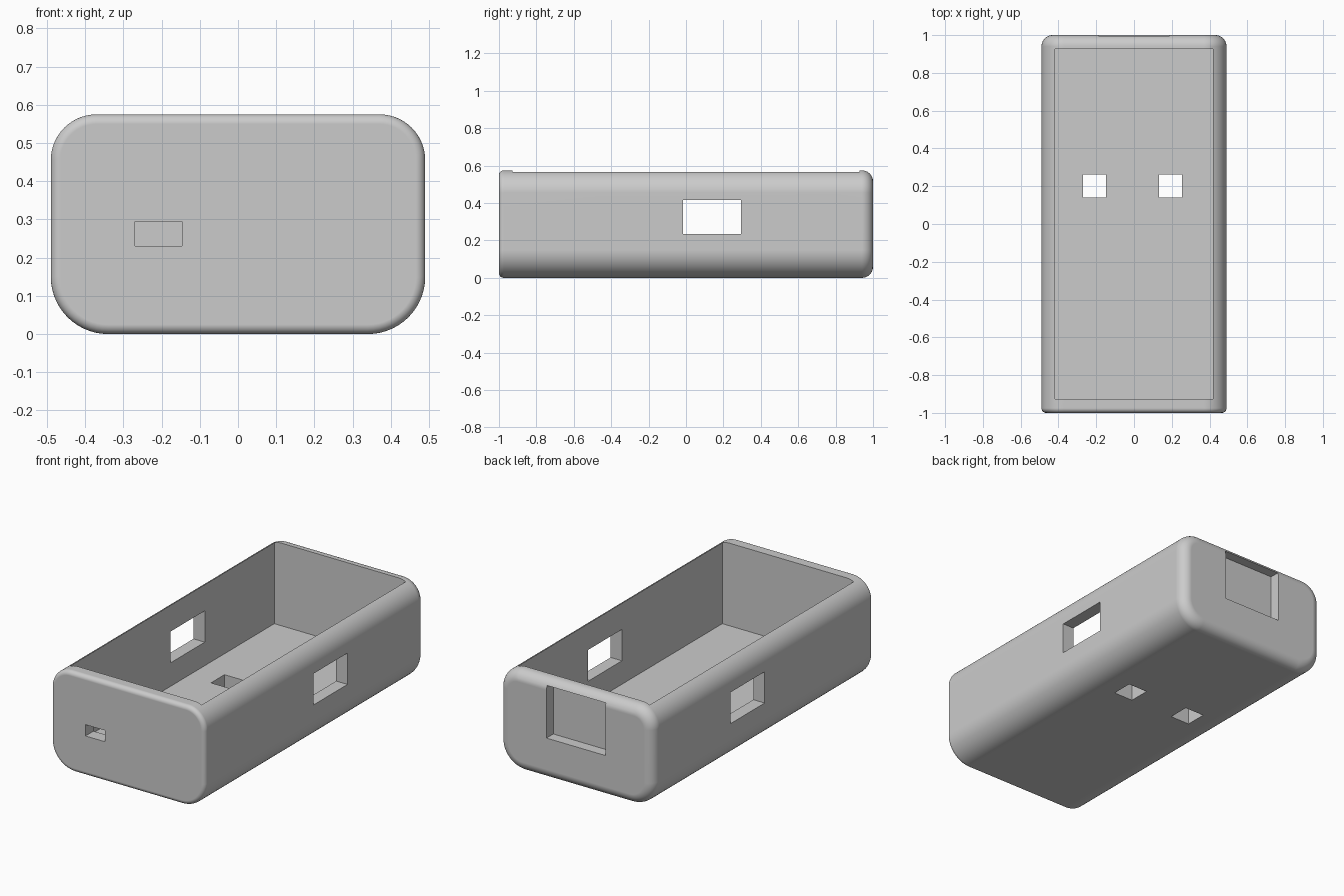
import bpy, bmesh, math

default = bpy.data.objects.get("Cube")
if default:
    bpy.data.objects.remove(default, do_unlink=True)

HALF_W, HALF_L, HEIGHT = 0.49, 1.0, 0.575
R_BOTTOM, R_TOP = 0.15, 0.12
STEPS = 14

grey = bpy.data.materials.new("plain grey")
grey.use_nodes = True
colour = (0.6, 0.6, 0.6, 1)
grey.diffuse_color = colour
grey.node_tree.nodes["Principled BSDF"].inputs["Base Color"].default_value = colour


def section(inset, y):
    """Rounded-rectangle outline across the case, shrunk by inset."""
    points = []
    corners = [(1, R_TOP, 0), (-1, R_TOP, 1), (-1, R_BOTTOM, 2), (1, R_BOTTOM, 3)]
    for side, radius, quarter in corners:
        cx = side * (HALF_W - radius)
        cz = HEIGHT - radius if quarter < 2 else radius
        for i in range(STEPS + 1):
            a = (quarter + i / STEPS) * math.pi / 2
            r = radius - inset
            points.append((cx + r * math.cos(a), y, cz + r * math.sin(a)))
    return points


def rounded_end(end, radius, steps):
    """Sections that round over one end, from its flat face inwards."""
    rings = []
    for i in range(steps + 1):
        a = i / steps * math.pi / 2
        rings.append(section(radius * (1 - math.sin(a)),
                             end * (HALF_L - radius * (1 - math.cos(a)))))
    return rings


# Solid body lofted from front to back
bm = bmesh.new()
outlines = rounded_end(-1, 0.025, 6) + rounded_end(1, 0.06, 9)[::-1]
rings = [[bm.verts.new(p) for p in outline] for outline in outlines]
for a, b in zip(rings, rings[1:]):
    for i in range(len(a)):
        j = (i + 1) % len(a)
        bm.faces.new((a[i], a[j], b[j], b[i]))
bm.faces.new(rings[0])
bm.faces.new(rings[-1])
bmesh.ops.recalc_face_normals(bm, faces=bm.faces)
mesh = bpy.data.meshes.new("case_body")
bm.to_mesh(mesh)
bm.free()
mesh.materials.append(grey)
body = bpy.data.objects.new("case_body", mesh)
bpy.context.collection.objects.link(body)
bpy.ops.object.select_all(action="DESELECT")
bpy.context.view_layer.objects.active = body
body.select_set(True)


def cut(name, xs, ys, zs):
    """Remove a box, given by its range on each axis, from the body."""
    m = bpy.data.meshes.new(name)
    b = bmesh.new()
    bmesh.ops.create_cube(b, size=1)
    for v in b.verts:
        v.co = [(lo + hi) / 2 + c * (hi - lo) for c, (lo, hi) in zip(v.co, (xs, ys, zs))]
    b.to_mesh(m)
    b.free()
    m.materials.append(grey)
    cutter = bpy.data.objects.new(name, m)
    cutter.hide_render = True
    bpy.context.collection.objects.link(cutter)
    mod = body.modifiers.new(name, "BOOLEAN")
    mod.operation, mod.solver, mod.object = "DIFFERENCE", "EXACT", cutter
    bpy.ops.object.modifier_apply(modifier=name)
    bpy.data.objects.remove(cutter, do_unlink=True)


# Open tray, side windows, floor holes, front slot and back recess
cut("cavity", (-0.418, 0.418), (-0.927, 0.927), (0.1, 0.8))
cut("side_windows", (-0.7, 0.7), (-0.015, 0.295), (0.235, 0.415))
for left in (-0.27, 0.132):
    cut("floor_hole", (left, left + 0.123), (0.14, 0.263), (-0.2, 0.2))
cut("front_slot", (-0.27, -0.147), (-1.2, -0.85), (0.23, 0.295))
cut("back_recess", (-0.187, 0.187), (0.938, 1.2), (0.24, 0.54))

# Smooth rounded edges while keeping the cut edges crisp
bpy.ops.object.shade_smooth_by_angle(angle=math.radians(30))
weighted = body.modifiers.new("flat_face_normals", "WEIGHTED_NORMAL")
weighted.keep_sharp = True
